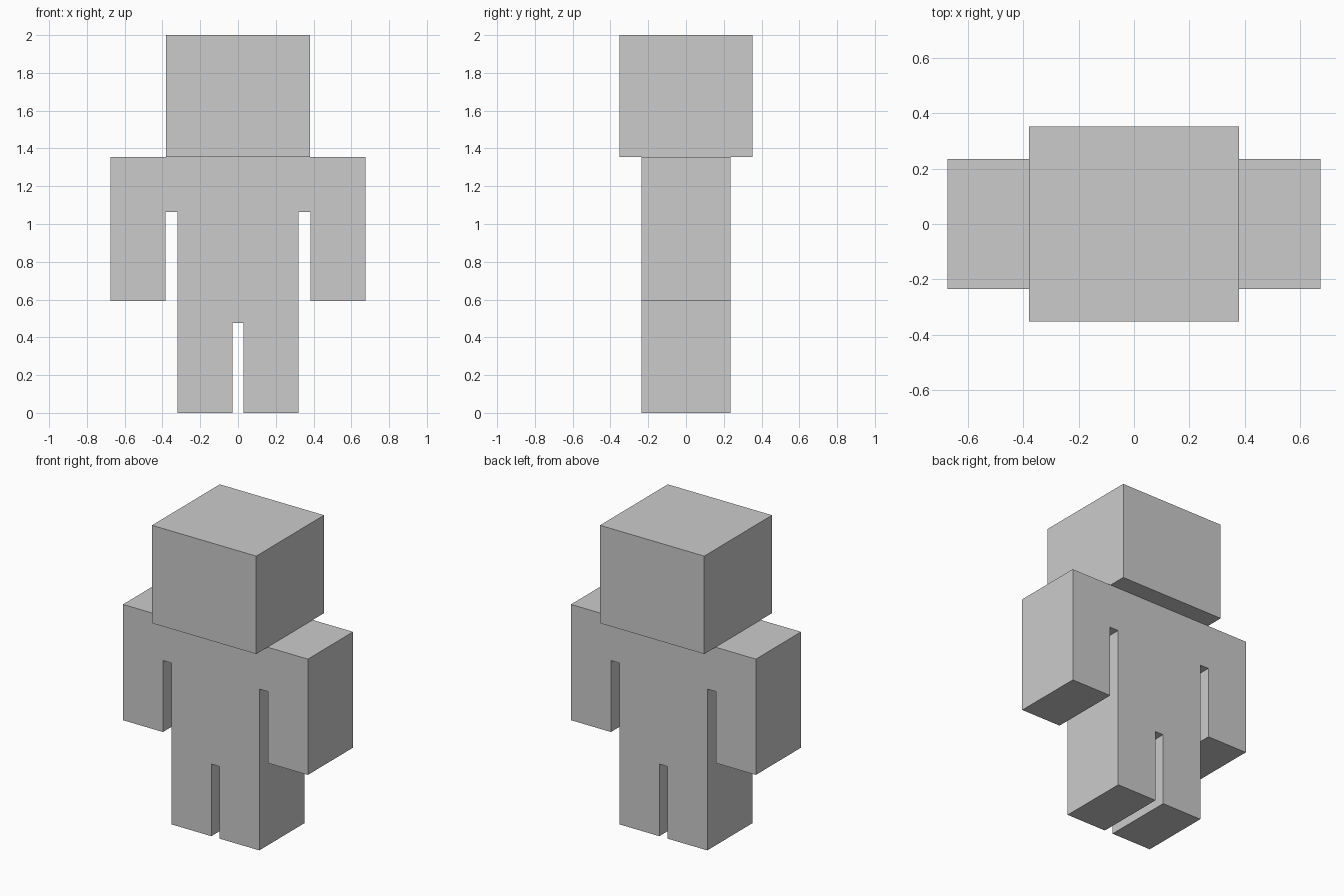
import bpy
import bmesh

cube = bpy.data.objects.get("Cube")
if cube:
    bpy.data.objects.remove(cube, do_unlink=True)

# Single plain grey
GREY = (0.6, 0.6, 0.6, 1.0)
grey = bpy.data.materials.new("plain_grey")
grey.use_nodes = True
grey.diffuse_color = GREY
bsdf = next(n for n in grey.node_tree.nodes if n.type == 'BSDF_PRINCIPLED')
bsdf.inputs["Base Color"].default_value = GREY


def extrude_profile(name, profile, half_depth):
    """Extrude an x-z outline symmetrically along y."""
    bm = bmesh.new()
    face = bm.faces.new([bm.verts.new((x, -half_depth, z)) for x, z in profile])
    result = bmesh.ops.extrude_face_region(bm, geom=[face])
    moved = [g for g in result["geom"] if isinstance(g, bmesh.types.BMVert)]
    bmesh.ops.translate(bm, verts=moved, vec=(0, 2 * half_depth, 0))
    bmesh.ops.recalc_face_normals(bm, faces=bm.faces)
    mesh = bpy.data.meshes.new(name)
    bm.to_mesh(mesh)
    bm.free()
    mesh.materials.append(grey)
    obj = bpy.data.objects.new(name, mesh)
    bpy.context.collection.objects.link(obj)
    return obj


SHOULDER = 1.355

# Torso, arms and legs in one piece: half outline, crotch to shoulder, mirrored
half = [
    (0.03, 0.475), (0.03, 0.0), (0.32, 0.0),        # leg
    (0.32, 1.063), (0.383, 1.063),                  # armpit gap
    (0.383, 0.592), (0.674, 0.592), (0.674, SHOULDER),  # arm
]
body = extrude_profile("body", half + [(-x, z) for x, z in reversed(half)], 0.235)

# Head block resting on the shoulders
head = extrude_profile(
    "head", [(-0.38, SHOULDER), (0.38, SHOULDER), (0.38, 2.0), (-0.38, 2.0)], 0.353)
